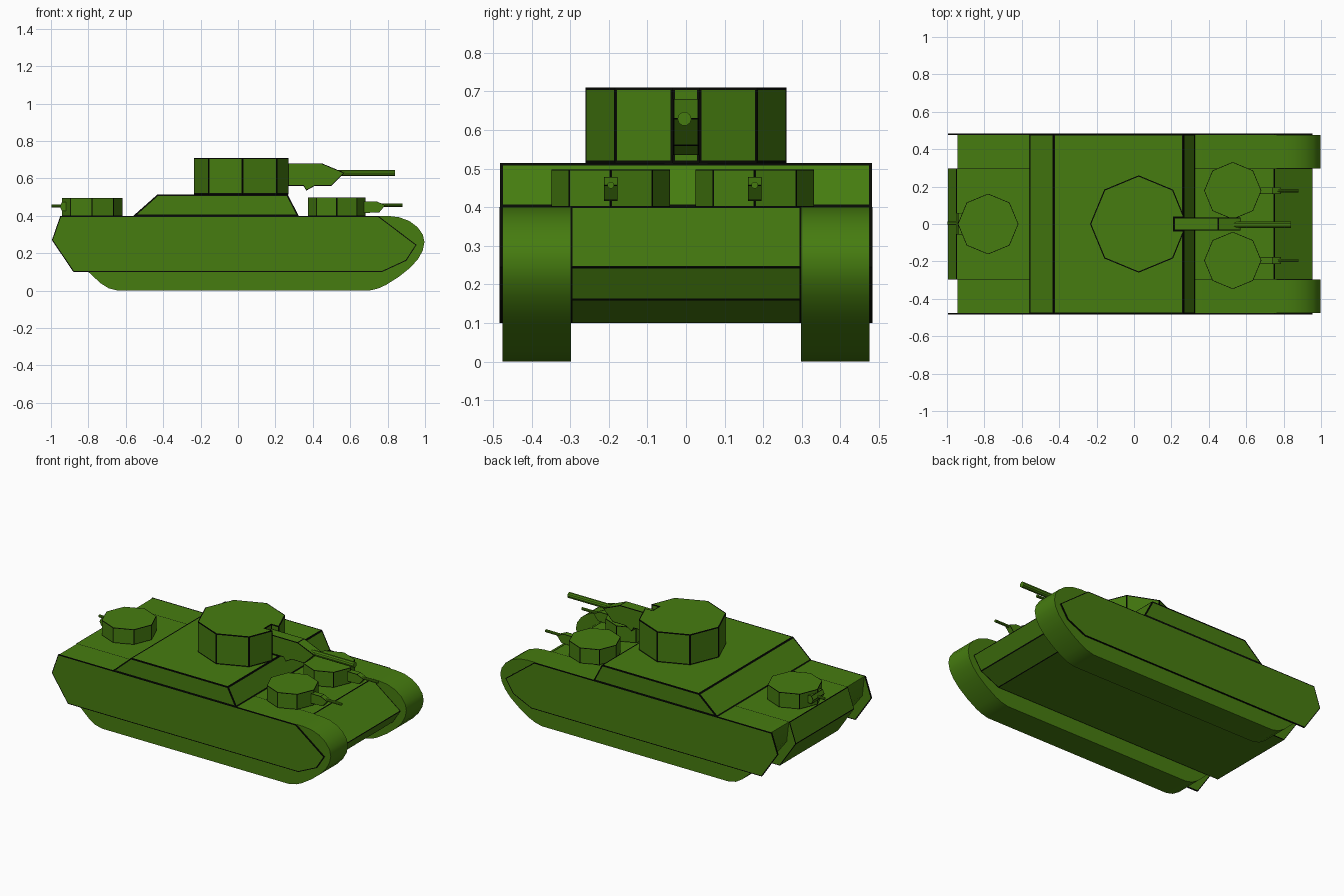
import bpy, bmesh, math
from mathutils import Vector

if "Cube" in bpy.data.objects:
    bpy.data.objects.remove(bpy.data.objects["Cube"])


def material(name, colour):
    m = bpy.data.materials.new(name)
    m.diffuse_color = (*colour, 1)
    m.use_nodes = True
    m.node_tree.nodes["Principled BSDF"].inputs["Base Color"].default_value = m.diffuse_color
    return m


GREEN = material("army green", (0.061, 0.202, 0.005))
BLACK = material("black edging", (0.002, 0.003, 0.001))


def prism(name, profile, offset, rim=0.0, smooth=False):
    """Extrude a closed profile along offset; rim is the width of black edging."""
    bm = bmesh.new()
    base = bm.faces.new([bm.verts.new(p) for p in profile])
    ext = bmesh.ops.extrude_face_region(bm, geom=[base], use_keep_orig=True)
    verts = [v for v in ext["geom"] if isinstance(v, bmesh.types.BMVert)]
    bmesh.ops.translate(bm, verts=verts, vec=Vector(offset))
    bmesh.ops.recalc_face_normals(bm, faces=bm.faces[:])
    if rim:
        wide = []
        for f in bm.faces:
            if min(e.calc_length() for e in f.edges) > 3 * rim:
                wide.append(f)
            elif f.calc_area() < 0.02:
                f.material_index = 1
        borders = bmesh.ops.inset_individual(bm, faces=wide, thickness=rim,
                                             use_even_offset=True)["faces"]
        for f in borders:
            f.material_index = 1
    me = bpy.data.meshes.new(name)
    bm.to_mesh(me)
    bm.free()
    me.materials.append(GREEN)
    me.materials.append(BLACK)
    ob = bpy.data.objects.new(name, me)
    bpy.context.collection.objects.link(ob)
    if smooth:
        bpy.ops.object.select_all(action="DESELECT")
        ob.select_set(True)
        bpy.context.view_layer.objects.active = ob
        bpy.ops.object.shade_smooth_by_angle(angle=math.radians(35))
    return ob


def side_prism(name, xz, y0, y1, rim=0.0, smooth=False):
    return prism(name, [(x, y0, z) for x, z in xz], (0, y1 - y0, 0), rim, smooth)


def octagon(cx, cy, r):
    return [(cx + r * math.cos(i * math.pi / 4), cy + r * math.sin(i * math.pi / 4))
            for i in range(8)]


def turret(name, xy, z0, z1, rim):
    prism(name, [(x, y, z0) for x, y in xy], (0, 0, z1 - z0), rim)


def barrel(name, x0, x1, y, z, r, n=10):
    ring = [(x0, y + r * math.cos(i * math.tau / n), z + r * math.sin(i * math.tau / n))
            for i in range(n)]
    prism(name, ring, (x1 - x0, 0, 0), 0, True)


# hull between the tracks, and thin armour skirts with the same outline
hull = [(-0.995, 0.27), (-0.95, 0.40), (0.75, 0.40), (0.955, 0.245),
        (0.90, 0.16), (0.77, 0.10), (-0.88, 0.10)]
side_prism("hull", hull, -0.298, 0.298, 0.004)

# track outline, rounded at the nose
track = [(-0.945, 0.40), (0.80, 0.40), (0.86, 0.393), (0.915, 0.373), (0.96, 0.34),
         (0.988, 0.30), (0.997, 0.26), (0.988, 0.215), (0.962, 0.168), (0.92, 0.122),
         (0.86, 0.074), (0.79, 0.03), (0.75, 0.012), (0.70, 0.0), (-0.64, 0.0),
         (-0.69, 0.012), (-0.735, 0.04), (-0.80, 0.10), (-0.93, 0.27)]
for side, s in (("right", -1), ("left", 1)):
    side_prism(side + "_track", track, s * 0.298, s * 0.475, 0, True)
    side_prism(side + "_skirt", hull, s * 0.475, s * 0.483, 0.005)

# raised superstructure
side_prism("superstructure", [(-0.56, 0.40), (-0.43, 0.515), (0.265, 0.515), (0.325, 0.40)],
           -0.482, 0.482, 0.008)

# main turret with a slot for the gun mount
plan = octagon(0.025, 0, 0.26)
plan = [(0.27, 0.034), *plan[1:], (0.27, -0.034), (0.215, -0.034), (0.215, 0.034)]
turret("main_turret", plan, 0.515, 0.71, 0.006)
side_prism("main_gun_mount", [(0.215, 0.68), (0.45, 0.68), (0.57, 0.63), (0.50, 0.56),
                              (0.41, 0.56), (0.365, 0.535), (0.35, 0.56), (0.215, 0.56)],
           -0.034, 0.034, 0.004)
barrel("main_gun_barrel", 0.52, 0.84, -0.004, 0.629, 0.018)

# two small front turrets
for side, y in (("right", -0.195), ("left", 0.178)):
    turret(side + "_front_turret", octagon(0.528, y, 0.153), 0.40, 0.498, 0.003)
    side_prism(side + "_front_gun_mount",
               [(0.645, 0.478), (0.74, 0.478), (0.787, 0.457), (0.755, 0.418), (0.645, 0.415)],
               y - 0.018, y + 0.018, 0.002)
    barrel(side + "_front_gun_barrel", 0.76, 0.88, y, 0.457, 0.009)

# small rear turret, gun facing backwards
turret("rear_turret", octagon(-0.78, 0, 0.162), 0.40, 0.496, 0.003)
side_prism("rear_gun_mount", [(-0.90, 0.475), (-0.94, 0.475), (-0.953, 0.45),
                              (-0.94, 0.425), (-0.90, 0.425)], -0.055, 0.06, 0.002)
barrel("rear_gun_barrel", -0.93, -0.997, 0.004, 0.452, 0.009)
